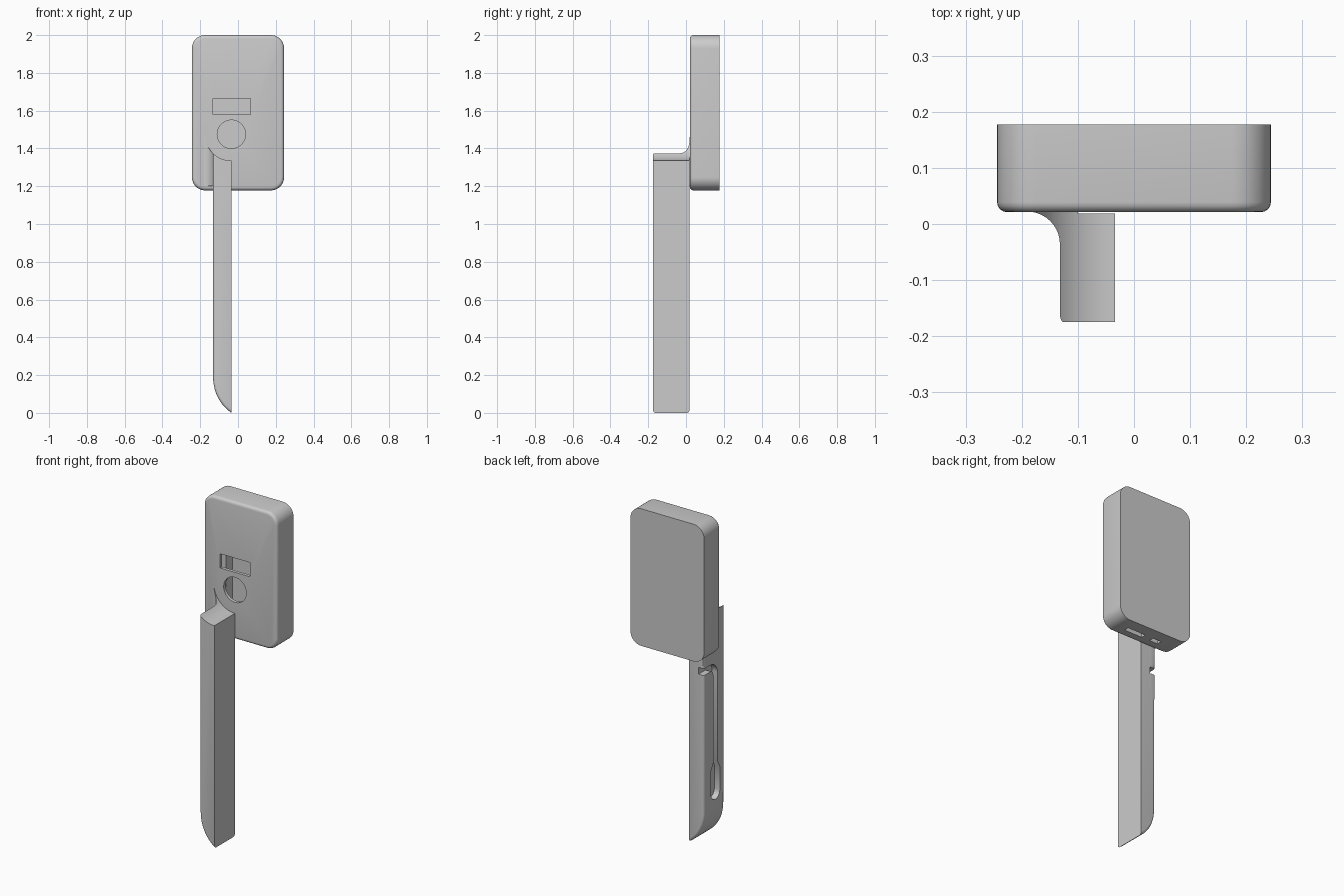
import bpy, bmesh
from math import cos, sin, radians
from mathutils import Vector

if "Cube" in bpy.data.objects:
    bpy.data.objects.remove(bpy.data.objects["Cube"])


def arc(cx, cy, r, a0, a1, n=10):
    angles = [radians(a0 + (a1 - a0) * i / n) for i in range(n + 1)]
    return [(cx + r * cos(a), cy + r * sin(a)) for a in angles]


def prism(name, pts, axis, lo, hi, bevel=0, pick=None):
    """Extrude a 2D outline along an axis; optionally round the picked edges."""
    place = {'x': lambda a, b, d: (d, a, b),
             'y': lambda a, b, d: (a, d, b),
             'z': lambda a, b, d: (a, b, d)}[axis]
    bm = bmesh.new()
    face = bm.faces.new([bm.verts.new(place(a, b, lo)) for a, b in pts])
    new = bmesh.ops.extrude_face_region(bm, geom=[face])['geom']
    shift = Vector(place(0, 0, hi - lo))
    bmesh.ops.translate(bm, vec=shift, verts=[v for v in new if isinstance(v, bmesh.types.BMVert)])
    bmesh.ops.recalc_face_normals(bm, faces=bm.faces)
    if bevel:
        bmesh.ops.bevel(bm, geom=[e for e in bm.edges if pick(e)], offset=bevel,
                        segments=4, profile=0.5, affect='EDGES')
    mesh = bpy.data.meshes.new(name)
    bm.to_mesh(mesh)
    bm.free()
    ob = bpy.data.objects.new(name, mesh)
    bpy.context.collection.objects.link(ob)
    return ob


def rect(x0, x1, y0, y1):
    return [(x0, y0), (x1, y0), (x1, y1), (x0, y1)]


def activate(ob):
    bpy.ops.object.select_all(action='DESELECT')
    ob.select_set(True)
    bpy.context.view_layer.objects.active = ob


def cut(ob, cutter):
    mod = ob.modifiers.new("cut", 'BOOLEAN')
    mod.operation, mod.solver, mod.object = 'DIFFERENCE', 'EXACT', cutter
    activate(ob)
    bpy.ops.object.modifier_apply(modifier=mod.name)
    bpy.data.objects.remove(cutter)


def smooth(ob):
    activate(ob)
    bpy.ops.object.shade_smooth_by_angle(angle=radians(30))


# Housing: rounded box with a softened front rim
X0, X1, Z0, Z1, R = -0.244, 0.244, 1.178, 2.0, 0.07
outline = (arc(X1 - R, Z1 - R, R, 0, 90) + arc(X0 + R, Z1 - R, R, 90, 180)
           + arc(X0 + R, Z0 + R, R, 180, 270) + arc(X1 - R, Z0 + R, R, 270, 360))
housing = prism("housing", outline, 'y', 0.021, 0.177, 0.018,
                lambda e: all(v.co.y < 0.03 for v in e.verts))

# Hollow inside, front window and round opening, two ports underneath
cut(housing, prism("cavity", rect(-0.215, 0.215, 1.21, 1.97), 'y', 0.04, 0.14))
cut(housing, prism("window", rect(-0.133, 0.066, 1.58, 1.665), 'y', -0.1, 0.08))
cut(housing, prism("round_opening", arc(-0.035, 1.475, 0.075, 0, 360, 48)[:-1], 'y', -0.1, 0.08))
for x0, x1 in ((0.01, 0.13), (-0.1, -0.045)):
    cut(housing, prism("port", rect(x0, x1, 0.075, 0.105), 'z', 1.1, 1.25))
smooth(housing)

# Block inside the housing, seen through the openings
prism("inner_block", rect(-0.21, -0.134, 1.215, 1.965), 'y', 0.08, 0.139)

# Handle: scooped top, curved lower tip, soft outer edges
XL, XR = -0.132, -0.034
scoop = [(x, z) for x, z in arc(-0.035, 1.475, 0.14, 226.15, 270.4, 12)]
tip = [(XL + (XR - XL) * (1 - cos(radians(a))), 0.19 - 0.19 * sin(radians(a)))
       for a in range(0, 61, 6)]
tip = [(XL + (x - XL) * 2, z / 1.0) for x, z in tip]
low = tip[-1][1]
tip = [(x, 0.19 - (0.19 - z) * 0.19 / (0.19 - low)) for x, z in tip]
handle = prism("handle", [(XL, scoop[0][1])] + scoop[1:-1] + [(XR, 1.335)] + tip[::-1],
               'y', -0.175, 0.019, 0.015,
               lambda e: abs(e.verts[0].co.y - e.verts[1].co.y) < 1e-5
               and sum(v.co.x for v in e.verts) / 2 < XR - 0.001
               and sum(v.co.z for v in e.verts) / 2 < 1.3)

# Side channel: round-ended pocket, narrow run, hooked exit at the back
channel = (arc(-0.09, 0.28, 0.042, 0, -180) + [(-0.132, 0.42), (-0.11, 0.46)]
           + arc(-0.04, 0.99, 0.07, 180, 90) + [(0.06, 1.06), (0.06, 1.02)]
           + arc(-0.04, 0.99, 0.03, 90, 180) + [(-0.07, 0.46), (-0.048, 0.42)])
cut(handle, prism("channel", channel, 'x', -0.2, -0.096))
smooth(handle)

# Flared web blending the handle into the housing, trimmed by the same scoop
flare = arc(-0.19, -0.036, 0.058, 0, 90) + [(-0.19, 0.03), (-0.10, 0.03), (-0.10, -0.036)]
web = prism("handle_web", flare, 'z', 1.2, 1.46)
cut(web, prism("scoop", arc(-0.035, 1.475, 0.14, 0, 360, 96)[:-1], 'y', -0.3, 0.1))
smooth(web)
